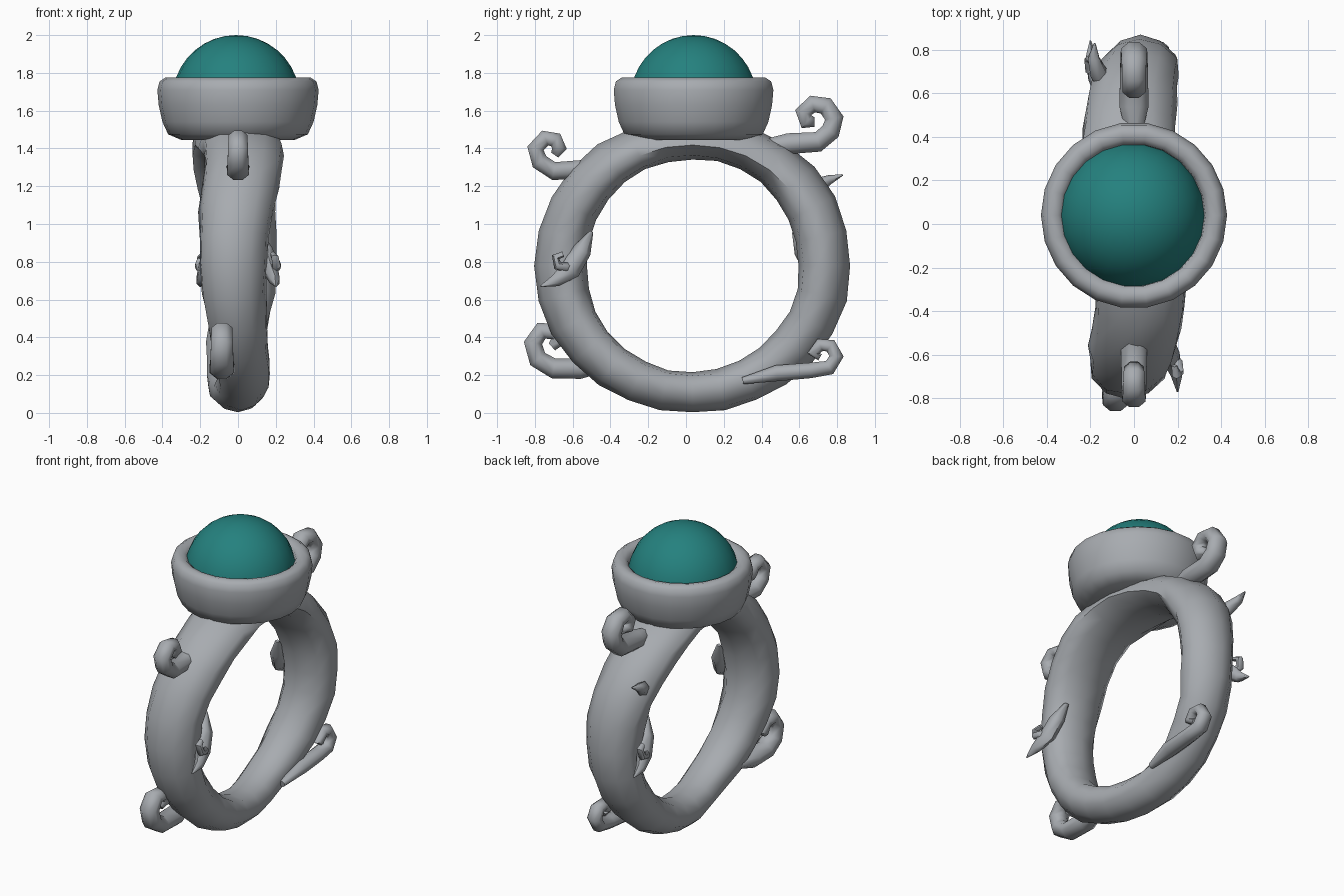
import bpy, bmesh, math, random
from mathutils import Vector

if "Cube" in bpy.data.objects:
    bpy.data.objects.remove(bpy.data.objects["Cube"])

random.seed(4)
CY, CZ = 0.035, 0.78          # centre of the finger hole


def material(name, rgb):
    m = bpy.data.materials.new(name)
    m.diffuse_color = (*rgb, 1)
    m.use_nodes = True
    m.node_tree.nodes["Principled BSDF"].inputs["Base Color"].default_value = m.diffuse_color
    return m


SILVER = material("silver grey", (0.39, 0.41, 0.435))
TEAL = material("teal", (0.018, 0.22, 0.21))


def finish(name, bm, mat, angle):
    bmesh.ops.recalc_face_normals(bm, faces=bm.faces)
    me = bpy.data.meshes.new(name)
    bm.to_mesh(me)
    bm.free()
    ob = bpy.data.objects.new(name, me)
    bpy.context.collection.objects.link(ob)
    me.materials.append(mat)
    bpy.ops.object.select_all(action='DESELECT')
    ob.select_set(True)
    bpy.context.view_layer.objects.active = ob
    bpy.ops.object.shade_smooth_by_angle(angle=math.radians(angle))
    return ob


def tube(name, pts, radii, sides=8, closed=False, jitter=0.0, taper=0.0):
    """Sweep an ellipse along pts; radii are (half width in x, half depth)."""
    bm = bmesh.new()
    pts = [Vector(p) for p in pts]
    n = len(pts)
    rings = []
    for i, p in enumerate(pts):
        a = pts[(i - 1) % n] if closed or i else p
        b = pts[(i + 1) % n] if closed or i < n - 1 else p
        nor = (b - a).normalized().cross(Vector((1, 0, 0))).normalized()
        rx, rn = radii[i]
        ring = []
        for k in range(sides):
            t = math.tau * (k + 0.5) / sides
            j = 1 + random.uniform(-jitter, jitter)
            w = rx * j * (1 - taper * math.sin(t))
            ring.append(bm.verts.new(p + Vector((w * math.cos(t), 0, 0)) + nor * rn * j * math.sin(t)))
        rings.append(ring)
    for i in range(n if closed else n - 1):
        r, s = rings[i], rings[(i + 1) % n]
        for k in range(sides):
            l = (k + 1) % sides
            bm.faces.new((r[k], r[l], s[l], s[k]))
    if not closed:
        bm.faces.new(rings[0])
        bm.faces.new(rings[-1])
    return finish(name, bm, SILVER, 62)


def lathe(name, profile, centre, seg, mat, angle=60):
    """Turn an (r, z) profile around a vertical axis; r = 0 ends are poles."""
    bm = bmesh.new()
    vs = [bm.verts.new((r + centre[0], centre[1], z)) for r, z in profile]
    es = [bm.edges.new(e) for e in zip(vs, vs[1:])]
    bmesh.ops.spin(bm, geom=vs + es, cent=(*centre, 0), axis=(0, 0, 1),
                   angle=math.tau, steps=seg, use_merge=True)
    bmesh.ops.remove_doubles(bm, verts=bm.verts, dist=0.0005)
    return finish(name, bm, mat, angle)


# Uneven hand-formed band, wider at the top and weaving slightly sideways
N = 28
path, size = [], []
for i in range(N):
    a = math.tau * i / N
    ca, sa = math.cos(a), math.sin(a)
    outer = 0.775 + 0.055 * ca * ca + (0.03 * sa * ca * ca if sa > 0 else 0)
    inner = 0.57
    mid = (outer + inner) / 2
    path.append((0.03 * math.cos(3 * a), CY + mid * ca, CZ + mid * sa))
    size.append((0.18 + 0.045 * sa, (outer - inner) / 2 * 1.04))
tube("band", path, size, sides=10, closed=True, jitter=0.05, taper=0.12)

# Rounded cup setting
lathe("bezel", [(0, 1.45), (0.30, 1.445), (0.37, 1.475), (0.40, 1.54), (0.42, 1.63), (0.427, 1.71),
                (0.415, 1.755), (0.385, 1.775), (0.35, 1.768), (0.328, 1.75), (0.32, 1.70), (0, 1.70)],
      (0, 0.04), 22, SILVER)

# Domed stone
R, GZ = 0.337, 1.663
lathe("gemstone", [(R * math.cos(t), GZ + R * math.sin(t))
                   for t in [math.pi / 2 * k / 9 for k in range(10)]],
      (-0.01, 0.04), 22, TEAL)

# Four scrolls: x position, scale of thickness, (y, z) path from root to curled tip
scrolls = {
    "upper_front_scroll": (0.0, 1.0, [
        (-0.38, 1.36), (-0.54, 1.29), (-0.70, 1.28), (-0.775, 1.33), (-0.797, 1.40),
        (-0.745, 1.455), (-0.69, 1.445), (-0.67, 1.40), (-0.695, 1.365)]),
    "upper_back_scroll": (0.0, 1.1, [
        (0.34, 1.41), (0.54, 1.425), (0.70, 1.435), (0.765, 1.49), (0.785, 1.56),
        (0.74, 1.625), (0.67, 1.635), (0.62, 1.59), (0.64, 1.54), (0.68, 1.54)]),
    "lower_front_scroll": (-0.085, 1.1, [
        (-0.38, 0.25), (-0.56, 0.235), (-0.70, 0.235), (-0.785, 0.285), (-0.81, 0.37),
        (-0.765, 0.435), (-0.69, 0.43), (-0.67, 0.385), (-0.71, 0.35)]),
    "lower_back_scroll": (0.115, 0.85, [
        (0.30, 0.17), (0.48, 0.21), (0.66, 0.225), (0.76, 0.24), (0.797, 0.30),
        (0.765, 0.355), (0.71, 0.36), (0.675, 0.315), (0.71, 0.295)]),
}
for name, (x, s, yz) in scrolls.items():
    n = len(yz)
    rad = [(s * (0.068 - 0.022 * i / (n - 1)), s * (0.056 - 0.016 * i / (n - 1))) for i in range(n)]
    rad[0] = (0.02, 0.02)
    rad[-1] = (0.025 * s, 0.025 * s)
    tube(name, [(x, y, z) for y, z in yz], rad)

# Side leaves with a small bud, repeated by a half turn around the ring
for name, s in (("front", 1), ("back", -1)):
    def place(p):
        return (s * p[0], CY + s * (p[1] - CY), p[2])
    leaf = [(0.11, -0.50, 0.96), (0.145, -0.55, 0.86), (0.17, -0.61, 0.76), (0.195, -0.69, 0.70), (0.20, -0.77, 0.67)]
    tube(name + "_leaf", [place(p) for p in leaf],
         [(0.015, 0.01), (0.045, 0.05), (0.045, 0.055), (0.03, 0.033), (0.004, 0.004)], 6)
    bud = [(0.16, -0.60, 0.76), (0.20, -0.63, 0.77), (0.205, -0.68, 0.78), (0.195, -0.69, 0.825), (0.185, -0.65, 0.84)]
    tube(name + "_leaf_bud", [place(p) for p in bud],
         [(0.025, 0.025), (0.026, 0.026), (0.025, 0.025), (0.022, 0.022), (0.015, 0.015)], 6)

# Single thorn on the upper back
tube("upper_thorn", [(-0.11, 0.60, 1.10), (-0.16, 0.69, 1.20), (-0.185, 0.76, 1.235), (-0.18, 0.83, 1.26)],
     [(0.04, 0.03), (0.045, 0.045), (0.03, 0.025), (0.004, 0.004)], 6)
